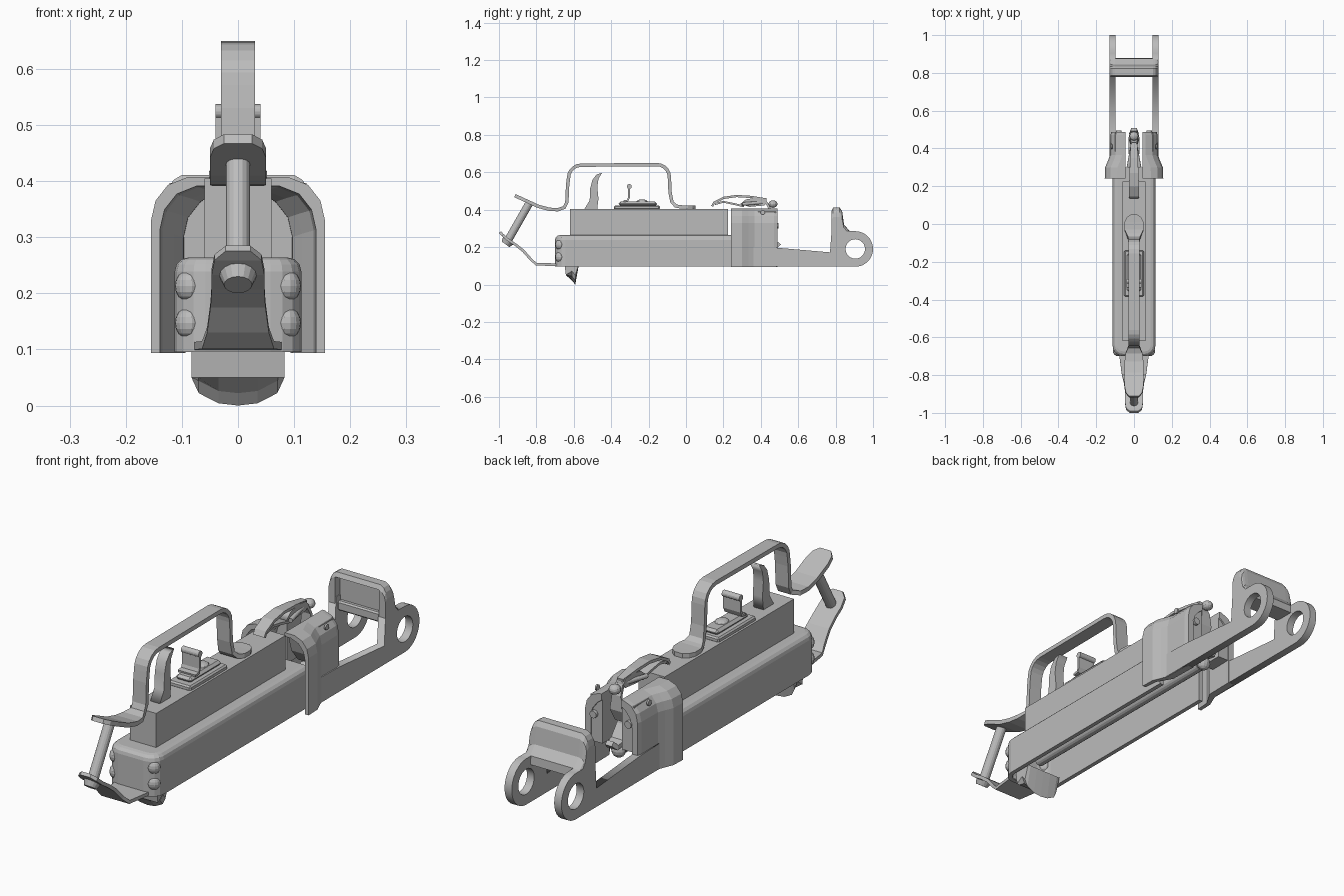
import bpy
import bmesh
from math import sin, cos, pi, radians
from mathutils import Vector, Matrix

if "Cube" in bpy.data.objects:
    bpy.data.objects.remove(bpy.data.objects["Cube"])

steel = bpy.data.materials.new("grey steel")
steel.use_nodes = True
GREY = (0.5, 0.5, 0.5, 1)
steel.diffuse_color = GREY
steel.node_tree.nodes["Principled BSDF"].inputs["Base Color"].default_value = GREY


def finish(name, bm, mirror=False):
    bmesh.ops.remove_doubles(bm, verts=bm.verts, dist=0.0001)
    bmesh.ops.recalc_face_normals(bm, faces=bm.faces)
    mesh = bpy.data.meshes.new(name)
    bm.to_mesh(mesh)
    bm.free()
    mesh.materials.append(steel)
    ob = bpy.data.objects.new(name, mesh)
    bpy.context.collection.objects.link(ob)
    if mirror:
        ob.modifiers.new("Mirror", 'MIRROR')
    return ob


def loft(name, sections, mirror=False):
    """Skin closed sections of equal length and cap both ends."""
    bm = bmesh.new()
    rings = [[bm.verts.new(p) for p in s] for s in sections]
    n = len(rings[0])
    for a, b in zip(rings, rings[1:]):
        for i in range(n):
            j = (i + 1) % n
            bm.faces.new((a[i], a[j], b[j], b[i]))
    bm.faces.new(rings[0])
    bm.faces.new(rings[-1])
    return finish(name, bm, mirror)


def prism(name, outlines, x0, x1, mirror=False):
    """Side outlines in (y, z), later ones being holes, extruded across x."""
    curve = bpy.data.curves.new(name, 'CURVE')
    curve.dimensions = '2D'
    curve.fill_mode = 'BOTH'
    curve.extrude = (x1 - x0) / 2
    for pts in outlines:
        sp = curve.splines.new('POLY')
        sp.points.add(len(pts) - 1)
        for p, (y, z) in zip(sp.points, pts):
            p.co = (y, z, 0, 1)
        sp.use_cyclic_u = True
    tmp = bpy.data.objects.new("temp", curve)
    bpy.context.collection.objects.link(tmp)
    dg = bpy.context.evaluated_depsgraph_get()
    mesh = bpy.data.meshes.new_from_object(tmp.evaluated_get(dg))
    bm = bmesh.new()
    bm.from_mesh(mesh)
    bpy.data.objects.remove(tmp)
    bpy.data.meshes.remove(mesh)
    mid = (x0 + x1) / 2
    bm.transform(Matrix(((0, 0, 1, mid), (1, 0, 0, 0), (0, 1, 0, 0), (0, 0, 0, 1))))
    return finish(name, bm, mirror)


def ribbon(name, path, t):
    """Flat strip along (y, z, half width) points, t thick."""
    secs = []
    for i, (y, z, w) in enumerate(path):
        a, b = path[max(i - 1, 0)], path[min(i + 1, len(path) - 1)]
        d = Vector((b[0] - a[0], b[1] - a[1])).normalized() * t / 2
        ny, nz = -d.y, d.x
        secs.append([(-w, y - ny, z - nz), (w, y - ny, z - nz),
                     (w, y + ny, z + nz), (-w, y + ny, z + nz)])
    return loft(name, secs)


def box(name, x, y, z, mirror=False, bevel=0):
    bm = bmesh.new()
    bmesh.ops.create_cube(bm, size=1)
    for v in bm.verts:
        v.co = [r[0] if c < 0 else r[1] for c, r in zip(v.co, (x, y, z))]
    if bevel:
        bmesh.ops.bevel(bm, geom=bm.edges[:], offset=bevel, segments=1, affect='EDGES')
    return finish(name, bm, mirror)


def rod(name, a, b, r, r2=None, mirror=False):
    a, b = Vector(a), Vector(b)
    bm = bmesh.new()
    bmesh.ops.create_cone(bm, cap_ends=True, segments=16, radius1=r,
                          radius2=r if r2 is None else r2, depth=(b - a).length)
    bm.transform(Matrix.Translation((a + b) / 2) @
                 (b - a).to_track_quat('Z', 'Y').to_matrix().to_4x4())
    return finish(name, bm, mirror)


def ball(name, pos, size, mirror=False, turn=0):
    bm = bmesh.new()
    bmesh.ops.create_uvsphere(bm, u_segments=12, v_segments=8, radius=1)
    bm.transform(Matrix.Translation(pos) @ Matrix.Rotation(turn, 4, 'Z') @
                 Matrix.Diagonal((*size, 1)))
    return finish(name, bm, mirror)


def arc(y, z, r, a0, a1, n):
    return [(y + r * cos(radians(a0 + (a1 - a0) * i / n)),
             z + r * sin(radians(a0 + (a1 - a0) * i / n))) for i in range(n + 1)]


# Lower channel: rounded box open underneath and at the back
bm = bmesh.new()
bmesh.ops.create_cube(bm, size=1)
for v in bm.verts:
    v.co = (v.co.x * 0.226, -0.7 if v.co.y < 0 else 0.3, 0.095 if v.co.z < 0 else 0.264)
opened = [f for f in bm.faces if f.normal.z < -0.5 or f.normal.y > 0.5]
bmesh.ops.delete(bm, geom=opened, context='FACES_ONLY')
corners = [e for e in bm.edges if all(v.co.y < 0 for v in e.verts)
           and abs(e.verts[0].co.z - e.verts[1].co.z) > 0.1]
bmesh.ops.bevel(bm, geom=corners, offset=0.055, segments=4, profile=0.5, affect='EDGES')
bm.normal_update()
rim = [e for e in bm.edges if len(e.link_faces) == 2
       and all(v.co.z > 0.26 for v in e.verts)]
bmesh.ops.bevel(bm, geom=rim, offset=0.025, segments=3, profile=0.5, affect='EDGES')
channel = finish("lower_channel", bm)
shell = channel.modifiers.new("Wall", 'SOLIDIFY')
shell.thickness = 0.018
shell.offset = -1

# Upper block and inner spring rod
box("upper_block", (-0.06, 0.06), (-0.62, 0.225), (0.25, 0.405))
rod("spring_rod", (0, -0.6, 0.17), (0, 0.42, 0.17), 0.023)
ball("rod_knob", (0, 0.44, 0.17), (0.03, 0.025, 0.03))

# Rear housing: flared half shells with a slot between
secs = []
for y, w, t in ((0.24, 0.155, 0.016), (0.30, 0.153, 0.018), (0.335, 0.138, 0.024),
                (0.365, 0.127, 0.03), (0.47, 0.125, 0.03), (0.488, 0.12, 0.026)):
    outer = [(w, 0.094), (w, 0.33), (w - 0.008, 0.365), (w - 0.03, 0.393),
             (w - 0.065, 0.407), (0.045, 0.407)]
    inner = [(max(x - t, 0.045), z - t if z > 0.1 else z) for x, z in outer]
    secs.append([(x, y, z) for x, z in outer + inner[::-1]])
loft("housing_shell", secs, mirror=True)
box("housing_column", (0.045, 0.1), (0.385, 0.482), (0.2, 0.39), mirror=True)
rod("housing_pin", (0.115, 0.41, 0.385), (0.122, 0.41, 0.385), 0.012, mirror=True)
rod("housing_stud", (0.08, 0.47, 0.315), (0.08, 0.495, 0.315), 0.015, mirror=True)

# Rear arms with pivot eyes
arm = [(0.36, 0.095)] + arc(0.905, 0.19, 0.095, -90, 90, 16)
arm += [(0.86, 0.285), (0.84, 0.31), (0.78, 0.31), (0.77, 0.172), (0.48, 0.197), (0.36, 0.2)]
prism("pivot_arm", [arm, arc(0.905, 0.19, 0.052, 0, 345, 23)], 0.097, 0.13, mirror=True)

# Bridge across the arms, recessed in front, corners rounded on top
secs = []
for x, top, front in ((0.13, 0.36, 0.778), (0.125, 0.385, 0.778), (0.115, 0.402, 0.778),
                      (0.1, 0.411, 0.778), (0.099, 0.411, 0.808)):
    k = (top - 0.25) / 0.16
    prof = [(front, 0.25), (front, 0.385), (0.778, 0.392), (0.787, 0.41), (0.822, 0.41),
            (0.835, 0.39), (0.845, 0.32), (0.875, 0.285), (0.878, 0.25)]
    secs.append([(x, y, 0.25 + (z - 0.25) * k) for y, z in prof])
loft("rear_bridge", secs + [[(-x, y, z) for x, y, z in s] for s in secs[::-1]])
box("bridge_ledge", (-0.1, 0.1), (0.79, 0.82), (0.25, 0.29), bevel=0.006)

# Trigger guard: front tab, bow and rear tab in one strip
guard = [(-0.915, 0.475, 0.025), (-0.895, 0.466, 0.043), (-0.86, 0.45, 0.05),
         (-0.79, 0.418, 0.05), (-0.73, 0.402, 0.05), (-0.685, 0.4, 0.045),
         (-0.65, 0.412, 0.03), (-0.637, 0.44, 0.03), (-0.633, 0.53, 0.03)]
guard += [(y, z, 0.03) for y, z in arc(-0.56, 0.57, 0.068, 180, 90, 5)]
guard += [(y, z, 0.03) for y, z in arc(-0.155, 0.575, 0.066, 90, 0, 5)]
guard += [(-0.085, 0.49, 0.03), (-0.075, 0.44, 0.032), (-0.055, 0.42, 0.04),
          (-0.03, 0.415, 0.05), (0.01, 0.414, 0.05), (0.035, 0.414, 0.038),
          (0.05, 0.414, 0.018)]
ribbon("trigger_guard", guard, 0.018)

# Front swivel: lower tongue and slanted pin
ribbon("lower_tongue", [(-0.995, 0.28, 0.022), (-0.98, 0.264, 0.042), (-0.95, 0.238, 0.047),
                        (-0.91, 0.212, 0.047), (-0.87, 0.18, 0.049), (-0.83, 0.135, 0.055),
                        (-0.80, 0.108, 0.064), (-0.68, 0.106, 0.08)], 0.014)
rod("swivel_pin", (0, -0.835, 0.44), (0, -0.955, 0.23), 0.021)
rod("pin_head", (0, -0.948, 0.238), (0, -0.965, 0.215), 0.036, 0.025)

# Rivets on the front corners
for level, z in (("upper", 0.213), ("lower", 0.147)):
    ball(level + "_rivet", (0.09, -0.677, z), (0.025, 0.02, 0.027), True, pi / 4)

# Bottom button with rounded lower edge
secs = []
for x, low in ((-0.083, 0.05), (-0.07, 0.022), (-0.035, 0.004), (0, 0),
               (0.035, 0.004), (0.07, 0.022), (0.083, 0.05)):
    secs.append([(x, -0.65, 0.11), (x, -0.642, max(low, 0.05)), (x, -0.61, low + 0.022),
                 (x, -0.592, low), (x, -0.572, 0.11)])
loft("bottom_button", secs)

# Trigger
prism("trigger", [[(-0.545, 0.4), (-0.515, 0.45), (-0.512, 0.515), (-0.5, 0.56),
                   (-0.478, 0.588), (-0.448, 0.598), (-0.468, 0.565), (-0.474, 0.52),
                   (-0.468, 0.46), (-0.475, 0.4)]], -0.022, 0.022)

# Locking plate with folding tab
box("lock_plate", (-0.052, 0.052), (-0.385, -0.14), (0.4, 0.423), bevel=0.006)
box("lock_slide", (-0.036, 0.036), (-0.36, -0.155), (0.42, 0.443), bevel=0.01)
ball("lock_button", (0, -0.235, 0.443), (0.026, 0.03, 0.012))
ribbon("lock_tab", [(-0.335, 0.445, 0.04), (-0.312, 0.449, 0.04), (-0.305, 0.465, 0.04),
                    (-0.305, 0.515, 0.04)], 0.01)
rod("lock_tab_curl", (-0.04, -0.303, 0.524), (0.04, -0.303, 0.524), 0.013)

# Rear catch spring and lever
ribbon("catch_spring", [(0.14, 0.418, 0.025), (0.15, 0.437, 0.026), (0.2, 0.463, 0.026),
                        (0.27, 0.473, 0.024), (0.35, 0.468, 0.02), (0.43, 0.455, 0.014)], 0.012)
ribbon("catch_leaf", [(0.155, 0.43, 0.022), (0.2, 0.442, 0.022), (0.25, 0.432, 0.02),
                      (0.31, 0.418, 0.02)], 0.01)
prism("catch_lever", [[(0.29, 0.43), (0.32, 0.455), (0.38, 0.465), (0.42, 0.46),
                       (0.435, 0.44), (0.42, 0.423), (0.34, 0.415)]], -0.018, 0.018)
rod("catch_leg", (0.03, 0.3, 0.43), (0.006, 0.43, 0.44), 0.009, mirror=True)
ball("catch_knob", (0, 0.465, 0.43), (0.024, 0.024, 0.02))
ribbon("catch_tail", [(0.43, 0.44, 0.016), (0.45, 0.40, 0.02), (0.452, 0.34, 0.028),
                      (0.43, 0.29, 0.02)], 0.012)
ribbon("hammer_hook", [(0.38, 0.33, 0.03), (0.40, 0.26, 0.03), (0.44, 0.21, 0.03),
                       (0.48, 0.2, 0.025), (0.50, 0.22, 0.015)], 0.02)
